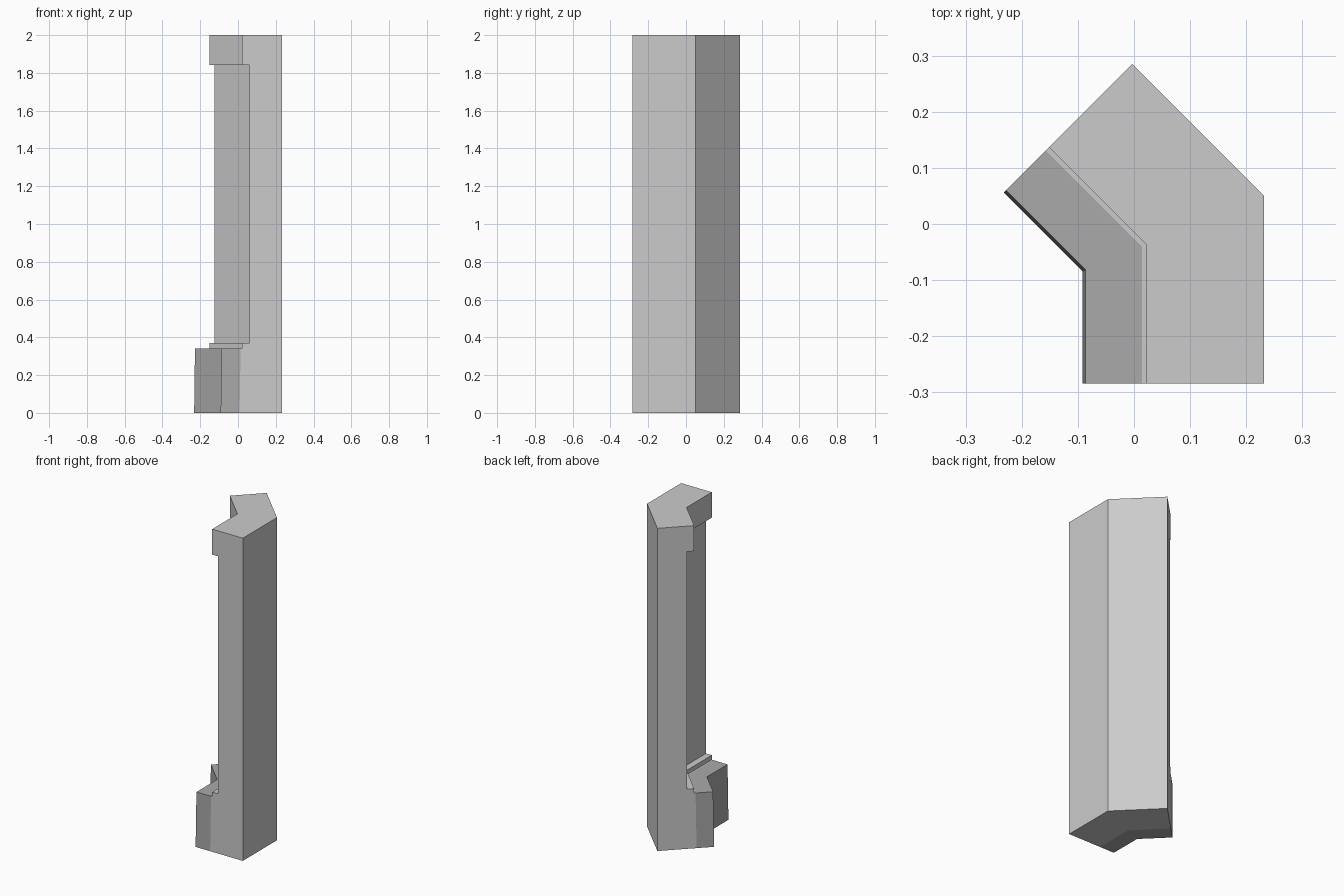
import bpy, bmesh, math

if "Cube" in bpy.data.objects:
    bpy.data.objects.remove(bpy.data.objects["Cube"])

S = math.sqrt(0.5)
MITRE = math.tan(math.radians(22.5))


def stations(d):
    """Plan points at depth d from the outer face: front end, mitre, angled end."""
    return [(0.232 - d, -0.284),
            (0.232 - d, 0.05 - d * MITRE),
            (-0.003 - d * S, 0.285 - d * S)]


def sweep(name, profile):
    """Sweep a (depth, height) profile round the 45 degree corner and cap it."""
    bm = bmesh.new()
    rings = [[bm.verts.new((*stations(d)[i], z)) for d, z in profile]
             for i in range(3)]
    n = len(profile)
    for a, b in zip(rings, rings[1:]):
        for i in range(n):
            j = (i + 1) % n
            bm.faces.new((a[i], a[j], b[j], b[i]))
    bm.faces.new(rings[0])
    bm.faces.new(rings[-1][::-1])
    bmesh.ops.recalc_face_normals(bm, faces=bm.faces)
    mesh = bpy.data.meshes.new(name)
    bm.to_mesh(mesh)
    bm.free()
    obj = bpy.data.objects.new(name, mesh)
    bpy.context.collection.objects.link(obj)
    return obj


# Wall with a recessed panel between the lower ledge and the top overhang
sweep("corner_wall", [(0, 0), (0.224, 0), (0.218, 0.342), (0.21, 0.342),
                      (0.21, 0.37), (0.17, 0.37), (0.17, 1.842),
                      (0.21, 1.842), (0.21, 2), (0, 2)])

# Darker plinth with a slightly battered front
plinth = sweep("base_plinth", [(0.224, 0), (0.324, 0), (0.318, 0.342), (0.218, 0.342)])
dark = bpy.data.materials.new("dark_grey")
dark.diffuse_color = (0.4, 0.4, 0.4, 1)
dark.use_nodes = True
dark.node_tree.nodes["Principled BSDF"].inputs["Base Color"].default_value = dark.diffuse_color
plinth.data.materials.append(dark)
